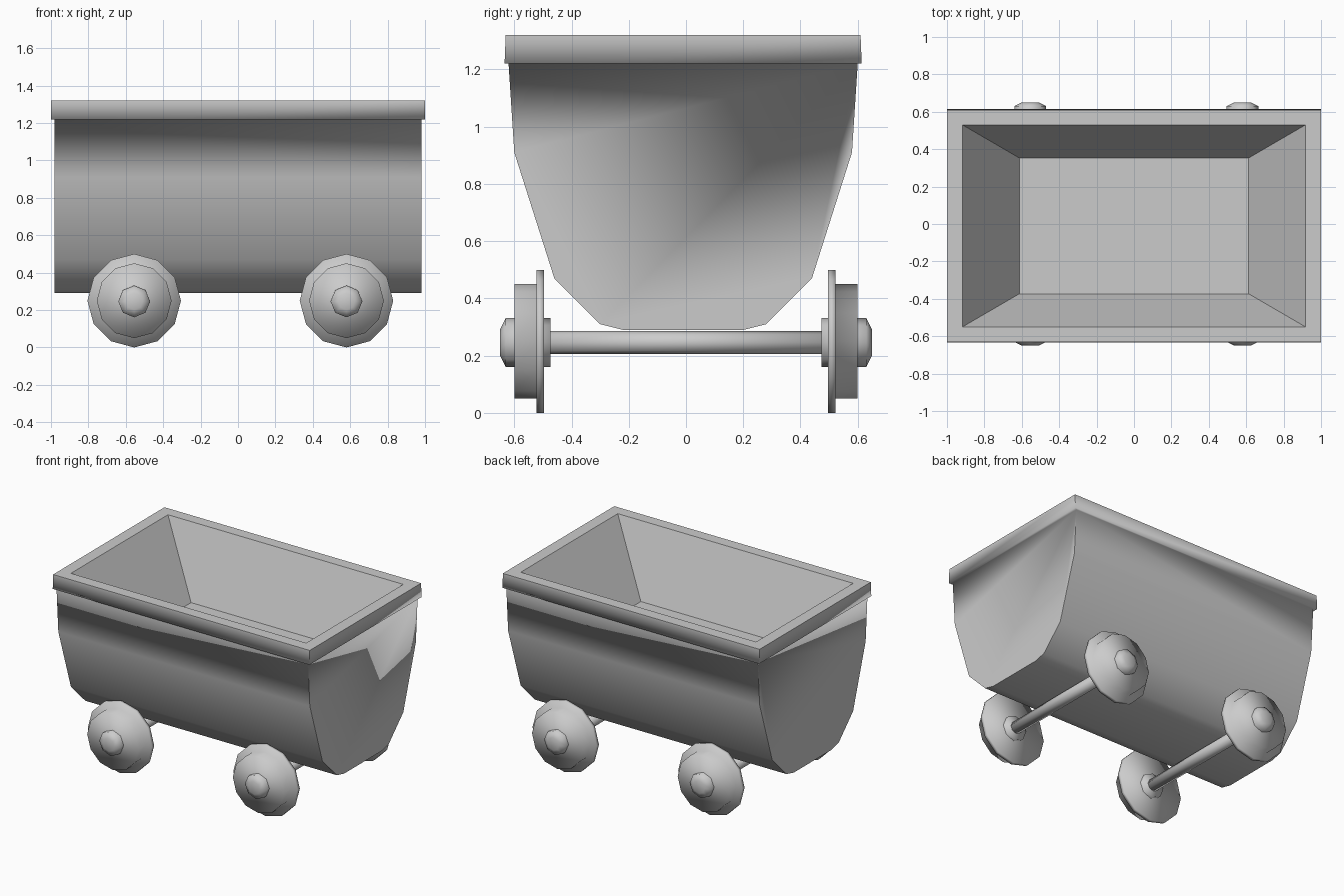
import bpy, bmesh
from math import sin, cos, pi, radians

if "Cube" in bpy.data.objects:
    bpy.data.objects.remove(bpy.data.objects["Cube"])


def make_object(name, bm):
    bmesh.ops.recalc_face_normals(bm, faces=bm.faces)
    for f in bm.faces:
        f.smooth = True
    mesh = bpy.data.meshes.new(name)
    bm.to_mesh(mesh)
    bm.free()
    obj = bpy.data.objects.new(name, mesh)
    bpy.context.collection.objects.link(obj)
    return obj


def bridge(bm, a, b):
    n = len(a)
    for i in range(n):
        j = (i + 1) % n
        bm.faces.new((a[i], a[j], b[j], b[i]))


def lathe(name, profile, sides, x, z, side=1):
    """Closed solid turned about the y axis from (y, radius) pairs."""
    bm = bmesh.new()
    rings = []
    for y, r in profile:
        rings.append([bm.verts.new((x + r * sin(2 * pi * i / sides), side * y,
                                    z + r * cos(2 * pi * i / sides)))
                      for i in range(sides)])
    for a, b in zip(rings, rings[1:]):
        bridge(bm, a, b)
    bm.faces.new(rings[0])
    bm.faces.new(rings[-1])
    return make_object(name, bm)


# Tub: extruded curved section with overhanging rim and tapered cavity
CY = -0.01
HALF = [(0.61, 1.22), (0.59, 0.91), (0.45, 0.47), (0.29, 0.31), (0.21, 0.29)]
section = [(-y, z) for y, z in HALF] + [(y, z) for y, z in reversed(HALF)]

bm = bmesh.new()
left, right = [[bm.verts.new((x, CY + y, z)) for y, z in section]
               for x in (-0.98, 0.98)]
for i in range(len(section) - 1):
    bm.faces.new((left[i], left[i + 1], right[i + 1], right[i]))
bm.faces.new(left)
bm.faces.new(right)

# Rectangular loops: rim bottom, rim top, opening, cavity floor
loop = [left[0], right[0], right[-1], left[-1]]
for hx, hy, z in ((1.0, 0.624, 1.22), (1.0, 0.62, 1.32),
                  (0.917, 0.54, 1.32), (0.613, 0.363, 0.85)):
    nxt = [bm.verts.new((sx * hx, CY + sy * hy, z))
           for sx, sy in ((-1, -1), (1, -1), (1, 1), (-1, 1))]
    bridge(bm, loop, nxt)
    loop = nxt
bm.faces.new(loop)

# Keep corners crisp, but blend the wall into the underside of the rim
bmesh.ops.recalc_face_normals(bm, faces=bm.faces)
for e in bm.edges:
    ledge = all(abs(v.co.z - 1.22) < 0.001 for v in e.verts)
    if not ledge and e.calc_face_angle() > radians(32):
        e.smooth = False
make_object("tub", bm)

# Wheel sets: axle, flanged wheels and rounded hubs
WHEEL = [(0.497, 0.25), (0.523, 0.25), (0.523, 0.20), (0.60, 0.20)]
HUB = [(0.474, 0.085), (0.63, 0.085), (0.65, 0.045)]
for end, x in (("left", -0.555), ("right", 0.58)):
    lathe(end + "_axle", [(-0.49, 0.041), (0.49, 0.041)], 8, x, 0.246)
    for pos, s in (("front", -1), ("back", 1)):
        lathe(f"{end}_{pos}_wheel", WHEEL, 12, x, 0.25, s)
        lathe(f"{end}_{pos}_hub", HUB, 8, x, 0.246, s)
